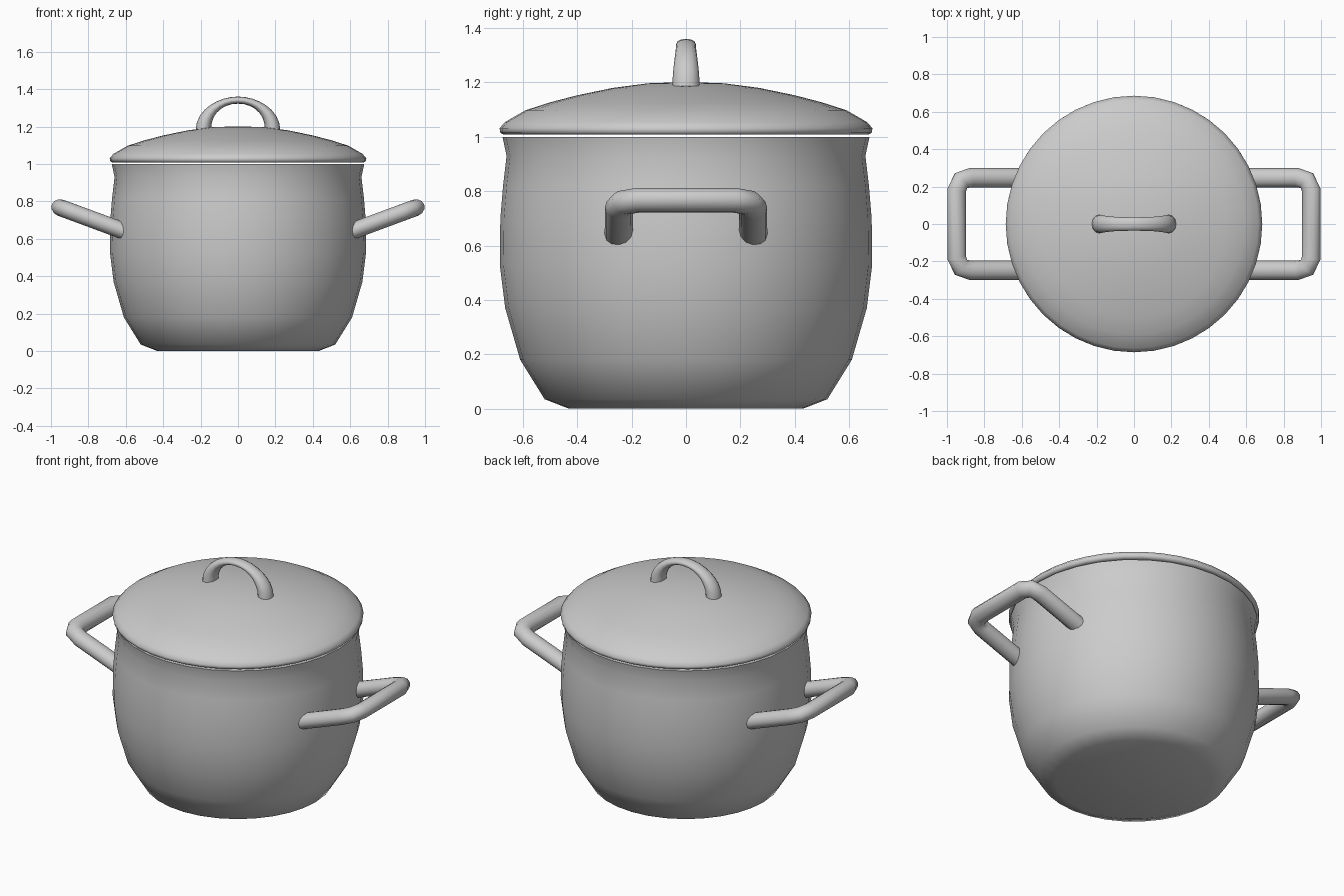
import bpy, bmesh, math
from mathutils import Vector

cube = bpy.data.objects.get("Cube")
if cube:
    bpy.data.objects.remove(cube, do_unlink=True)

GREY = (0.6, 0.6, 0.6, 1)
metal = bpy.data.materials.new("grey metal")
metal.use_nodes = True
metal.diffuse_color = GREY
metal.node_tree.nodes["Principled BSDF"].inputs["Base Color"].default_value = GREY


def finish(bm, name, angle):
    bmesh.ops.recalc_face_normals(bm, faces=bm.faces)
    mesh = bpy.data.meshes.new(name)
    bm.to_mesh(mesh)
    bm.free()
    mesh.materials.append(metal)
    obj = bpy.data.objects.new(name, mesh)
    bpy.context.collection.objects.link(obj)
    bpy.ops.object.select_all(action="DESELECT")
    obj.select_set(True)
    bpy.context.view_layer.objects.active = obj
    bpy.ops.object.shade_smooth_by_angle(angle=math.radians(angle))
    return obj


def lathe(name, profile, sides, angle):
    """Spin a closed (radius, height) profile around z."""
    bm = bmesh.new()
    verts = [bm.verts.new((r, 0, z)) for r, z in profile]
    edges = [bm.edges.new(pair) for pair in zip(verts, verts[1:])]
    bmesh.ops.spin(bm, geom=verts + edges, cent=(0, 0, 0), axis=(0, 0, 1),
                   angle=math.tau, steps=sides, use_merge=True)
    bmesh.ops.remove_doubles(bm, verts=bm.verts, dist=0.0005)
    return finish(bm, name, angle)


def sweep(name, path, normal, widths, heights, sides=12):
    """Run an oval section along a path lying in the plane of the normal."""
    bm = bmesh.new()
    rings = []
    last = len(path) - 1
    for i, p in enumerate(path):
        before = (p - path[max(i - 1, 0)]).normalized()
        after = (path[min(i + 1, last)] - p).normalized()
        side = (before + after).normalized().cross(normal).normalized()
        ring = []
        for k in range(sides):
            a = math.tau * k / sides
            ring.append(bm.verts.new(p + side * widths[i] * math.cos(a)
                                     + normal * heights[i] * math.sin(a)))
        rings.append(ring)
    for a, b in zip(rings, rings[1:]):
        for k in range(sides):
            n = (k + 1) % sides
            bm.faces.new((a[k], a[n], b[n], b[k]))
    bm.faces.new(rings[0])
    bm.faces.new(rings[-1])
    return finish(bm, name, 60)


# Bellied pot with flared rim and hollow inside
lathe("pot_body", [
    (0, 0), (0.43, 0), (0.52, 0.035), (0.61, 0.18), (0.665, 0.37),
    (0.685, 0.53), (0.683, 0.7), (0.673, 0.82), (0.66, 0.93), (0.675, 1.0),
    (0.64, 1.0), (0.63, 0.93), (0.65, 0.7), (0.63, 0.37), (0.5, 0.07),
    (0, 0.05)], 32, 50)

# Domed lid with rolled edge
lathe("lid", [
    (0, 1.01), (0.67, 1.008), (0.683, 1.015), (0.686, 1.032), (0.665, 1.055),
    (0.59, 1.098), (0.5, 1.127), (0.4, 1.153), (0.27, 1.18), (0.14, 1.197),
    (0, 1.202)], 40, 60)

# Arched grip on the lid, thicker towards its feet
STEPS = 16
arch, widths, heights = [], [], []
for i in range(STEPS + 1):
    a = math.pi * i / STEPS
    foot = abs(math.cos(a)) ** 3
    arch.append(Vector((0.185 * math.cos(a), 0, 1.182 + 0.16 * math.sin(a))))
    widths.append(0.019 + 0.022 * foot)
    heights.append(0.036 + 0.014 * foot)
sweep("lid_grip", arch, Vector((0, 1, 0)), widths, heights)

# Squared loop handles, rising outwards from each side
SLOPE = 0.37
half = [(0.59, 0.247), (0.875, 0.247), (0.925, 0.232), (0.948, 0.18)]
loop = half + [(x, -y) for x, y in reversed(half)]
for name, s in (("left_handle", 1), ("right_handle", -1)):
    path = [Vector((s * x, y, 0.645 + (x - 0.62) * SLOPE)) for x, y in loop]
    normal = Vector((-s * SLOPE, 0, 1)).normalized()
    sweep(name, path, normal, [0.052] * len(path), [0.045] * len(path))
